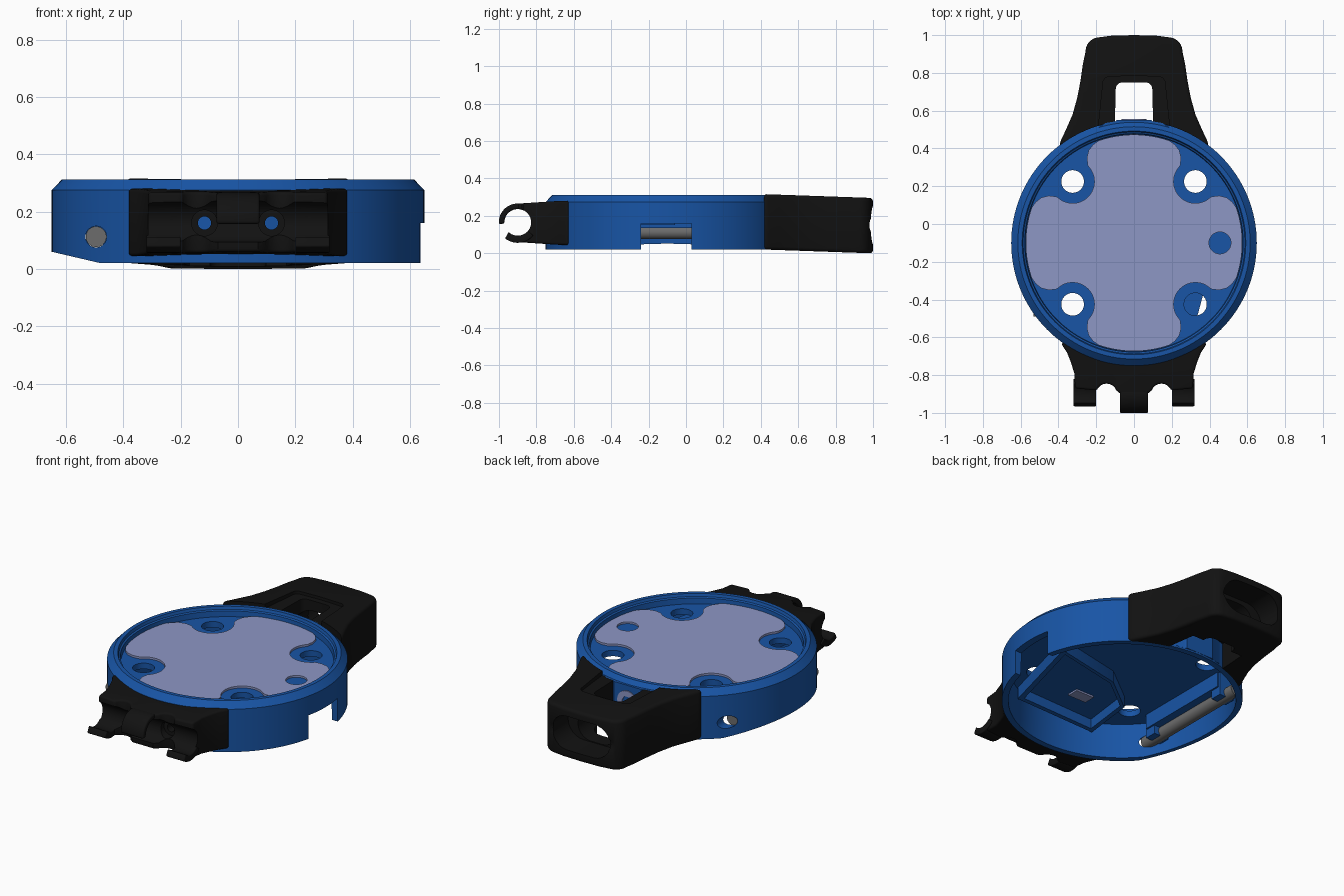
import bpy, bmesh
from math import sin, cos, pi, radians

if "Cube" in bpy.data.objects:
    bpy.data.objects.remove(bpy.data.objects["Cube"])

CY = -0.1  # centre of the round body in y


def material(name, rgb):
    m = bpy.data.materials.new(name)
    m.diffuse_color = (*rgb, 1)
    m.use_nodes = True
    m.node_tree.nodes["Principled BSDF"].inputs["Base Color"].default_value = m.diffuse_color
    return m


BLUE = material("blue", (0.009, 0.09, 0.38))
BLACK = material("black", (0.006, 0.006, 0.006))
LILAC = material("lilac", (0.27, 0.31, 0.56))
GREY = material("grey", (0.15, 0.15, 0.15))


def finish(bm, name, mat):
    bmesh.ops.recalc_face_normals(bm, faces=bm.faces)
    me = bpy.data.meshes.new(name)
    bm.to_mesh(me)
    bm.free()
    ob = bpy.data.objects.new(name, me)
    bpy.context.collection.objects.link(ob)
    if mat:
        me.materials.append(mat)
    return ob


def prism(name, pts, lo, hi, axis="Z", mat=None):
    """Outline in the two other axes, extruded from lo to hi along axis."""
    place = {"Z": lambda a, b, h: (a, b, h), "X": lambda a, b, h: (h, a, b),
             "Y": lambda a, b, h: (a, h, b)}[axis]
    bm = bmesh.new()
    a = [bm.verts.new(place(*p, lo)) for p in pts]
    b = [bm.verts.new(place(*p, hi)) for p in pts]
    bm.faces.new(a)
    bm.faces.new(b)
    n = len(pts)
    for i in range(n):
        bm.faces.new((a[i], a[(i + 1) % n], b[(i + 1) % n], b[i]))
    return finish(bm, name, mat)


def arc(cx, cy, r, a0, a1, n=12):
    return [(cx + r * cos(radians(a0 + (a1 - a0) * i / n)),
             cy + r * sin(radians(a0 + (a1 - a0) * i / n))) for i in range(n + 1)]


def circle(cx, cy, r, n=40):
    return arc(cx, cy, r, 0, 360, n)[:-1]


def rect(x0, x1, y0, y1):
    return [(x0, y0), (x1, y0), (x1, y1), (x0, y1)]


def mirrored(half):
    """Half outline (x > 0) completed across x = 0."""
    return half + [(-x, y) for x, y in reversed(half) if abs(x) > 1e-6]


def apply(ob, mod):
    bpy.context.view_layer.objects.active = ob
    bpy.ops.object.modifier_apply(modifier=mod.name)


def boolean(ob, other, op="DIFFERENCE"):
    m = ob.modifiers.new("bool", "BOOLEAN")
    m.operation, m.object, m.solver = op, other, "EXACT"
    apply(ob, m)
    bpy.data.objects.remove(other)


def bevel(ob, width, seg=3, angle=40):
    m = ob.modifiers.new("bevel", "BEVEL")
    m.width, m.segments, m.angle_limit = width, seg, radians(angle)
    apply(ob, m)


def lathe(name, profile, mat, seg=128):
    bm = bmesh.new()
    v = [bm.verts.new((r, CY, z)) for r, z in profile]
    e = [bm.edges.new(p) for p in zip(v, v[1:])]
    bmesh.ops.spin(bm, geom=v + e, cent=(0, CY, 0), axis=(0, 0, 1),
                   angle=2 * pi, steps=seg)
    bmesh.ops.remove_doubles(bm, verts=bm.verts, dist=1e-5)
    return finish(bm, name, mat)


# Round hollow body with chamfered rim and sunken top
body = lathe("body", [(0, 0.222), (0.605, 0.222), (0.615, 0.02), (0.65, 0.02), (0.65, 0.275),
                      (0.615, 0.311), (0.592, 0.311), (0.587, 0.295), (0.578, 0.29),
                      (0.575, 0.257), (0, 0.257)], BLUE)
boss = mirrored([(0, 0.551), (0.09, 0.551), (0.1, 0.543), (0.15, 0.535), (0.25, 0.47), (0, 0.47)])
boss_ob = prism("boss", boss, 0.03, 0.287)
boolean(boss_ob, prism("cut", circle(0, CY, 0.61, 128), -0.2, 0.5))
boolean(body, boss_ob, "UNION")
for x in (-0.325, 0.325):
    for y in (-0.325, 0.325):
        boolean(body, prism("cut", circle(x, CY + y, 0.06), -0.1, 0.5))
boolean(body, prism("cut", rect(0.5, 0.8, -0.24, 0.03), -0.1, 0.16))          # side notch
boolean(body, prism("cut", [(-0.48, 0.02), (-0.66, 0.062), (-0.7, -0.05), (-0.48, -0.05)],
                    -0.9, 0.7, "Y"))                                         # sloped lower edge
boolean(body, prism("cut", circle(-0.495, 0.112, 0.037), -0.8, 0.6, "Y"))    # pin bore

# Lilac top plate, four lobes around the screw holes
quarter = arc(0, 0, 0.573, 90, 71, 8) + [(0.217, 0.52), (0.24, 0.49), (0.25, 0.45), (0.245, 0.41)]
half_a = quarter + arc(0.325, 0.325, 0.115, 140, 225, 10)
right = half_a + [(y, x) for x, y in reversed(half_a[:-1])]
right += [(x, -y) for x, y in reversed(right[:-1])]
plate = prism("top_plate", [(x, y + CY) for x, y in mirrored(right)], 0.25, 0.269, "Z", LILAC)
boolean(plate, prism("cut", circle(0.455, -0.1, 0.058), 0, 0.5))
prism("plate_hole_floor", circle(0.455, -0.1, 0.062), 0.24, 0.258, "Z", BLUE)

# Pin in its cradle, and the walled compartment inside the body
prism("pin", circle(-0.495, 0.112, 0.036), -0.49, 0.27, "Y", GREY)
prism("pin_cradle", rect(-0.52, -0.42, -0.4, 0.2), 0.135, 0.225, "Z", BLUE)
for nm, y0, y1 in (("front", -0.41, -0.34), ("back", 0.14, 0.21)):
    prism("pin_support_" + nm, rect(-0.53, -0.43, y0, y1), 0.085, 0.225, "Z", BLUE)
outer = [(0.3, -0.62), (0.45, -0.06), (0.02, -0.15), (-0.2, -0.32), (-0.24, -0.64)]
walls = prism("compartment_walls", outer, 0.152, 0.225, "Z", BLUE)
inner = [(0.06 + (x - 0.06) * 0.9, -0.36 + (y + 0.36) * 0.9) for x, y in outer]
boolean(walls, prism("cut", inner, 0.1, 0.21))
prism("inner_contact", rect(-0.06, 0.06, -0.48, -0.41), 0.2, 0.212, "Z", LILAC)

# Tail arm: tapered, window through the middle, cupped end
tail_half = [(0, 0.35), (0.36, 0.35), (0.395, 0.425), (0.36, 0.5), (0.325, 0.58), (0.3, 0.67),
             (0.283, 0.76), (0.27, 0.85), (0.258, 0.905)]
tail_half += arc(0.183, 0.915, 0.073, 10, 80, 8) + [(0.12, 0.997), (0, 1.0)]
tail = prism("tail_arm", mirrored(tail_half), 0.02, 0.316, "Z", BLACK)
bevel(tail, 0.018)
for v in tail.data.vertices:
    v.co.z -= 0.02 * (v.co.y - 0.42) / 0.57
boolean(tail, prism("cut", circle(0, CY, 0.648, 128), -0.2, 0.5))
window = [(0, 0.4), (0.105, 0.4), (0.097, 0.7)] + arc(0.06, 0.713, 0.037, 0, 90, 6) + [(0, 0.75)]
boolean(tail, prism("cut", mirrored(window), -0.2, 0.5))
recess = [(0, 0.4), (0.2, 0.4), (0.165, 0.74)] + arc(0.13, 0.745, 0.035, 0, 90, 6) + [(0, 0.785)]
boolean(tail, prism("cut", mirrored(recess), 0.286, 0.5))
boolean(tail, prism("cut", mirrored([(0, 0.4), (0.2, 0.4), (0.17, 0.7), (0, 0.7)]), -0.2, 0.17))
boolean(tail, prism("cut", circle(1.055, 0.15, 0.075), -0.5, 0.5, "X"))
cup = arc(0.09, 0.15, 0.1, -90, 90, 12)
boolean(tail, prism("cut", mirrored(cup), 0.84, 1.2, "Y"))
slot = arc(0.04, 0.14, 0.085, -90, 90, 10)
boolean(tail, prism("cut", mirrored(slot), 0.6, 1.0, "Y"))

# Screw on the back of the body, facing the window
screw = prism("back_screw", circle(0, 0.19, 0.065), 0.5, 0.556, "Y", LILAC)
boolean(screw, prism("cut", circle(0, 0.19, 0.035, 6), 0.54, 0.7, "Y"))

# Front clip: scalloped mounting block hugging the body
clip_half = [(0, -0.6), (0.35, -0.6), (0.385, -0.635), (0.355, -0.68), (0.335, -0.73),
             (0.316, -0.79), (0.312, -0.87), (0.21, -0.88)]
clip_half += arc(0.145, -0.9, 0.055, 20, 160, 8) + [(0.07, -0.9), (0, -0.9)]
clip = prism("front_clip", mirrored(clip_half), 0.045, 0.28, "Z", BLACK)
bevel(clip, 0.012)
for v in clip.data.vertices:  # block narrows towards the jaws
    t = max(0, (-0.68 - v.co.y) / 0.21)
    v.co.z = 0.163 + (v.co.z - 0.163) * (1 - 0.12 * t)
boolean(clip, prism("cut", circle(0, CY, 0.648, 128), -0.2, 0.5))
boolean(clip, prism("cut", circle(-0.9, 0.165, 0.072), -0.6, 0.6, "X"))
for x in (-0.117, 0.117):
    boolean(clip, prism("cut", circle(x, 0.16, 0.023), -1.1, -0.6, "Y"))
    boolean(clip, prism("cut", circle(x, 0.16, 0.045), -1.1, -0.8, "Y"))

# Hooked jaws: one over the top in the middle, two underneath at the sides
upper = arc(-0.9, 0.165, 0.101, 60, 185, 18) + arc(-0.9, 0.165, 0.071, 185, 60, 18)
lower = arc(-0.9, 0.165, 0.109, 232, 320, 16) + arc(-0.9, 0.165, 0.071, 320, 226, 16)
jaws = [("upper_jaw", upper, -0.075, 0.075), ("lower_jaw_left", lower, -0.32, -0.2),
        ("lower_jaw_right", lower, 0.2, 0.32)]
for nm, pts, x0, x1 in jaws:
    bevel(prism(nm, pts, x0, x1, "X", BLACK), 0.013)

# Smooth shading with crisp edges
bpy.ops.object.select_all(action="SELECT")
bpy.context.view_layer.objects.active = body
bpy.ops.object.shade_smooth_by_angle(angle=radians(32))
